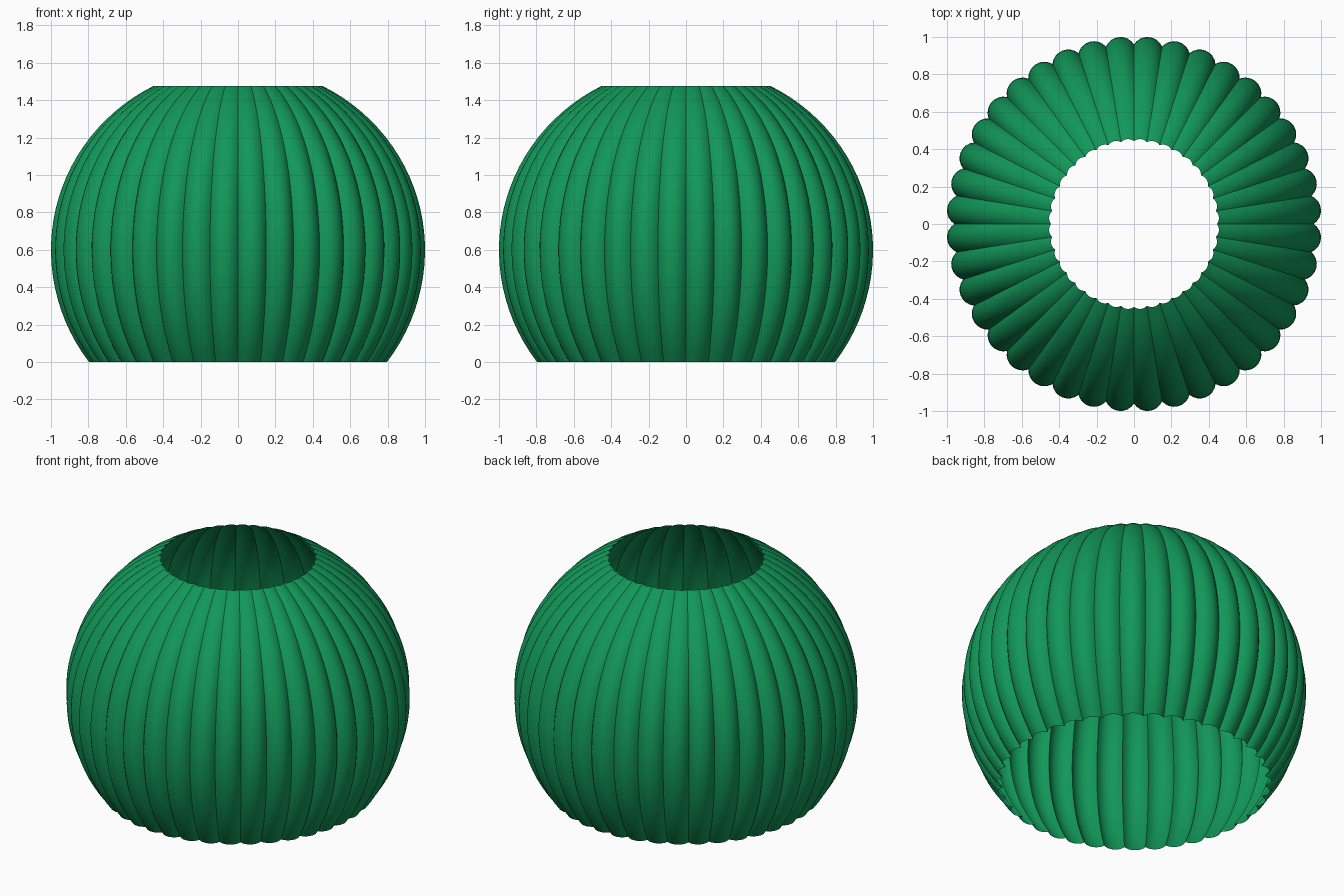
import bpy, bmesh, math

if "Cube" in bpy.data.objects:
    bpy.data.objects.remove(bpy.data.objects["Cube"])

LOBES = 40       # vertical ribs around the shade
STEPS = 8        # segments across each rib
RINGS = 28       # rings from bottom to top
HEIGHT, MID = 1.475, 0.6
RADIUS = 1.003


def profile(z):
    """Outer radius of the rounded body at height z."""
    semi = 0.993 if z < MID else 0.982
    return RADIUS * math.sqrt(1 - ((z - MID) / semi) ** 2)


def rib_point(u, depth):
    """Circular-arc rib of unit outer radius; u runs from -1 to 1 across it."""
    half = (1 - depth) * math.sin(math.pi / LOBES)
    rho = (half * half + depth * depth) / (2 * depth)
    a = u * math.asin(half / rho)
    return 1 - rho + rho * math.cos(a), rho * math.sin(a)


# Ribbed open shell
bm = bmesh.new()
rows = []
lo = math.asin(-MID / 0.993)
hi = math.asin((HEIGHT - MID) / 0.982)
for i in range(RINGS + 1):
    lat = lo + (hi - lo) * i / RINGS
    z = MID + (0.993 if lat < 0 else 0.982) * math.sin(lat)
    r = profile(z)
    # ribs get shallower towards the top opening
    depth = 0.045 - 0.014 * max(0, (z - 0.8) / (HEIGHT - 0.8))
    row = []
    for k in range(LOBES):
        c = 2 * math.pi * (k + 0.5) / LOBES
        for s in range(STEPS):
            p, q = rib_point(-1 + 2 * s / STEPS, depth)
            row.append(bm.verts.new((r * (p * math.cos(c) - q * math.sin(c)),
                                     r * (p * math.sin(c) + q * math.cos(c)), z)))
    rows.append(row)
n = LOBES * STEPS
for a, b in zip(rows, rows[1:]):
    for j in range(n):
        bm.faces.new((a[j], a[(j + 1) % n], b[(j + 1) % n], b[j]))

mesh = bpy.data.meshes.new("ribbed_shade")
bm.to_mesh(mesh)
bm.free()
shade = bpy.data.objects.new("ribbed_shade", mesh)
bpy.context.collection.objects.link(shade)

# Green finish
mat = bpy.data.materials.new("green")
mat.diffuse_color = (0.006, 0.31, 0.1, 1)
mat.use_nodes = True
mat.node_tree.nodes["Principled BSDF"].inputs["Base Color"].default_value = mat.diffuse_color
mesh.materials.append(mat)

# Smooth ribs with sharp creases between them
bpy.context.view_layer.objects.active = shade
shade.select_set(True)
bpy.ops.object.shade_smooth_by_angle(angle=math.radians(35))
